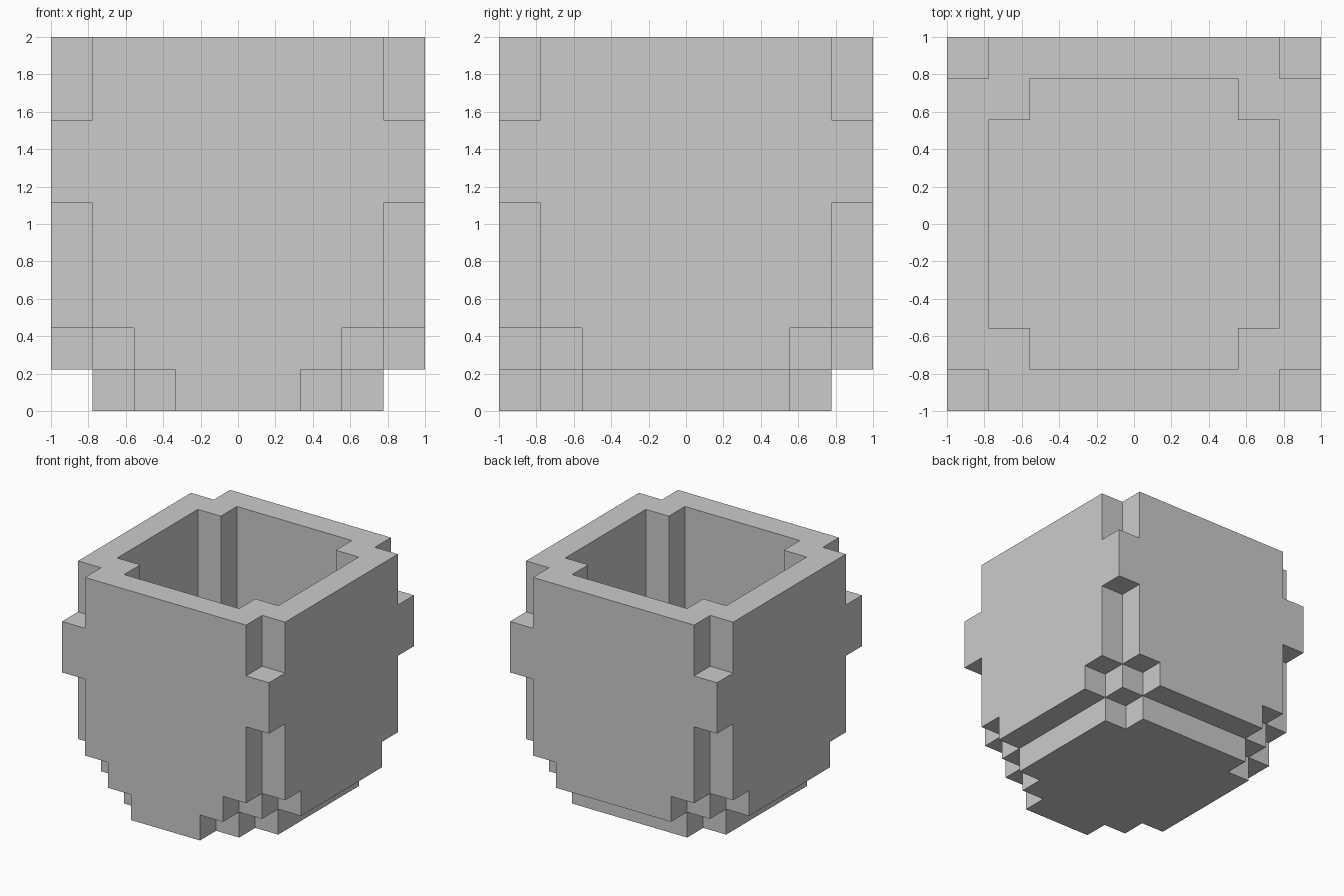
import bpy
import bmesh
from mathutils import Vector

if "Cube" in bpy.data.objects:
    bpy.data.objects.remove(bpy.data.objects["Cube"])

N = 9            # blocks per side
U = 2 / N        # block size


def stepped(half_widths):
    """Symmetric footprint: half width in x for each row 0..8 (-1 = empty row)."""
    return {(x, y) for y, h in enumerate(half_widths)
            for x in range(N) if abs(x - 4) <= h}


# Footprints of the stacked layers, rows listed front to back
cavity = stepped([-1, 2, 3, 3, 3, 3, 3, 2, -1])
floor = cavity | {(x, 0) for x in (3, 4, 5)}            # front tab reaches the ground
lower = stepped([2, 3, 4, 4, 4, 4, 4, 3, 2]) - cavity
wall = stepped([3, 4, 4, 4, 4, 4, 4, 4, 3]) - cavity
corner_band = stepped([4] * N) - cavity                 # square corner blocks

layers = [floor, lower, wall, wall, wall, corner_band, corner_band, wall, wall]
blocks = {(x, y, z) for z, layer in enumerate(layers) for x, y in layer}

# Outer skin only: one quad for each block side with no neighbour
bm = bmesh.new()
verts = {}


def corner(p):
    key = tuple(round(c) for c in p)
    if key not in verts:
        verts[key] = bm.verts.new((key[0] * U - 1, key[1] * U - 1, key[2] * U))
    return verts[key]


for block in sorted(blocks):
    centre = Vector(block) + Vector((0.5, 0.5, 0.5))
    for axis in range(3):
        for sign in (-1, 1):
            n = Vector((0, 0, 0))
            n[axis] = sign
            if tuple(int(c) for c in Vector(block) + n) in blocks:
                continue
            a = Vector((0, 0, 0))
            a[(axis + 1) % 3] = 1
            b = n.cross(a)
            ring = [centre + (n + a * i + b * j) / 2
                    for i, j in ((-1, -1), (1, -1), (1, 1), (-1, 1))]
            bm.faces.new([corner(p) for p in ring])

mesh = bpy.data.meshes.new("block_pot")
bm.to_mesh(mesh)
bm.free()
pot = bpy.data.objects.new("block_pot", mesh)
bpy.context.collection.objects.link(pot)
